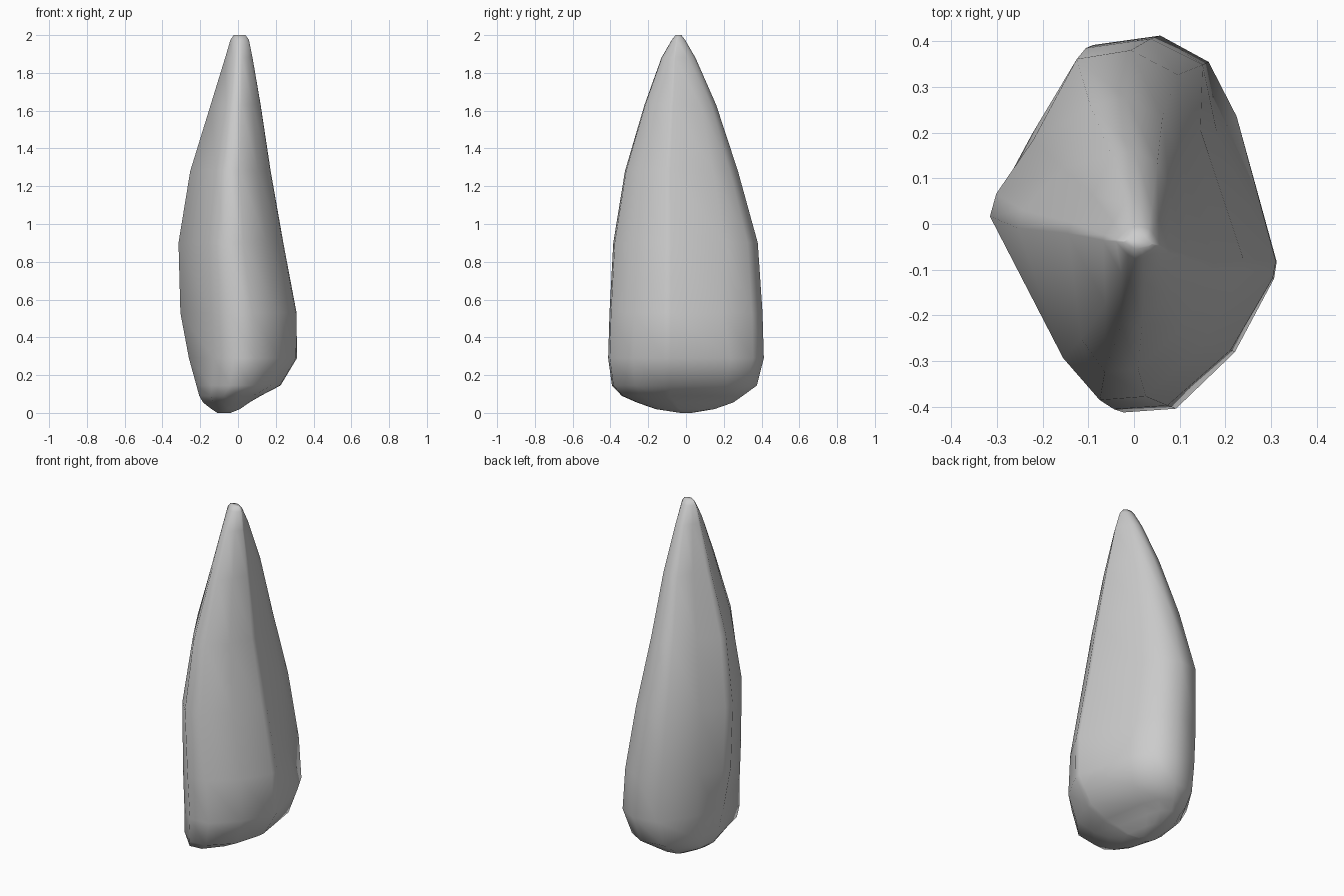
import bpy, bmesh

if "Cube" in bpy.data.objects:
    bpy.data.objects.remove(bpy.data.objects["Cube"])

# Irregular cross-section, in units of each level's half width and half depth
OUTLINE = [(-.35, .95), (.11, 1), (.48, .86), (.68, .56), (1, -.2), (.98, -.29),
           (.68, -.68), (.23, -.98), (-.15, -1), (-.47, -.76), (-1, .05), (-.95, .18), (-.73, .49)]
KNOB = 3  # outline corner that bulges low on the back right

# Levels: z, left, right, front, back, knob push, corner fullness left, right
LEVELS = [
    (0.00, -.11, -.04, -.03, .03, 1, 1, 1),
    (0.02, -.14, .01, -.16, .15, 1, 1.1, 1),
    (0.055, -.185, .06, -.26, .25, 1, 1.2, 1.05),
    (0.09, -.205, .12, -.34, .30, 1, 1.35, 1.1),
    (0.145, -.22, .225, -.392, .375, 1.02, 1.35, 1.15),
    (0.29, -.26, .312, -.412, .412, 1.02, 1.15, 1),
    (0.53, -.305, .31, -.405, .405, .86, 1.0, 1),
    (0.90, -.315, .24, -.385, .38, .97, .9, 1),
    (1.28, -.253, .173, -.323, .275, 1, .75, 1),
    (1.63, -.145, .12, -.22, .16, 1, .8, 1),
    (1.88, -.068, .077, -.13, .05, 1, .95, 1),
    (1.975, -.04, .058, -.075, -.005, 1, 1, 1),
    (2.00, -.022, .04, -.055, -.025, 1, 1, 1),
]


def loft(name):
    bm = bmesh.new()
    rings = []
    for z, left, right, front, back, push, full_l, full_r in LEVELS:
        ring = []
        for i, (u, v) in enumerate(OUTLINE):
            k = push if i == KNOB else 1
            if abs(u) < .9:
                u = max(-.97, min(.97, u * (full_l if u < 0 else full_r)))
            ring.append(bm.verts.new(((left + right) / 2 + (right - left) / 2 * u * k,
                                      (front + back) / 2 + (back - front) / 2 * v * k, z)))
        rings.append(ring)
    n = len(OUTLINE)
    for a, b in zip(rings, rings[1:]):
        for i in range(n):
            j = (i + 1) % n
            bm.faces.new((a[i], a[j], b[j], b[i]))
    bm.faces.new(rings[0])
    bm.faces.new(rings[-1])
    bmesh.ops.recalc_face_normals(bm, faces=bm.faces)
    for f in bm.faces:
        f.smooth = True
    mesh = bpy.data.meshes.new(name)
    bm.to_mesh(mesh)
    bm.free()
    obj = bpy.data.objects.new(name, mesh)
    bpy.context.collection.objects.link(obj)
    return obj


# Pointed standing stone
loft("rock_spike")
